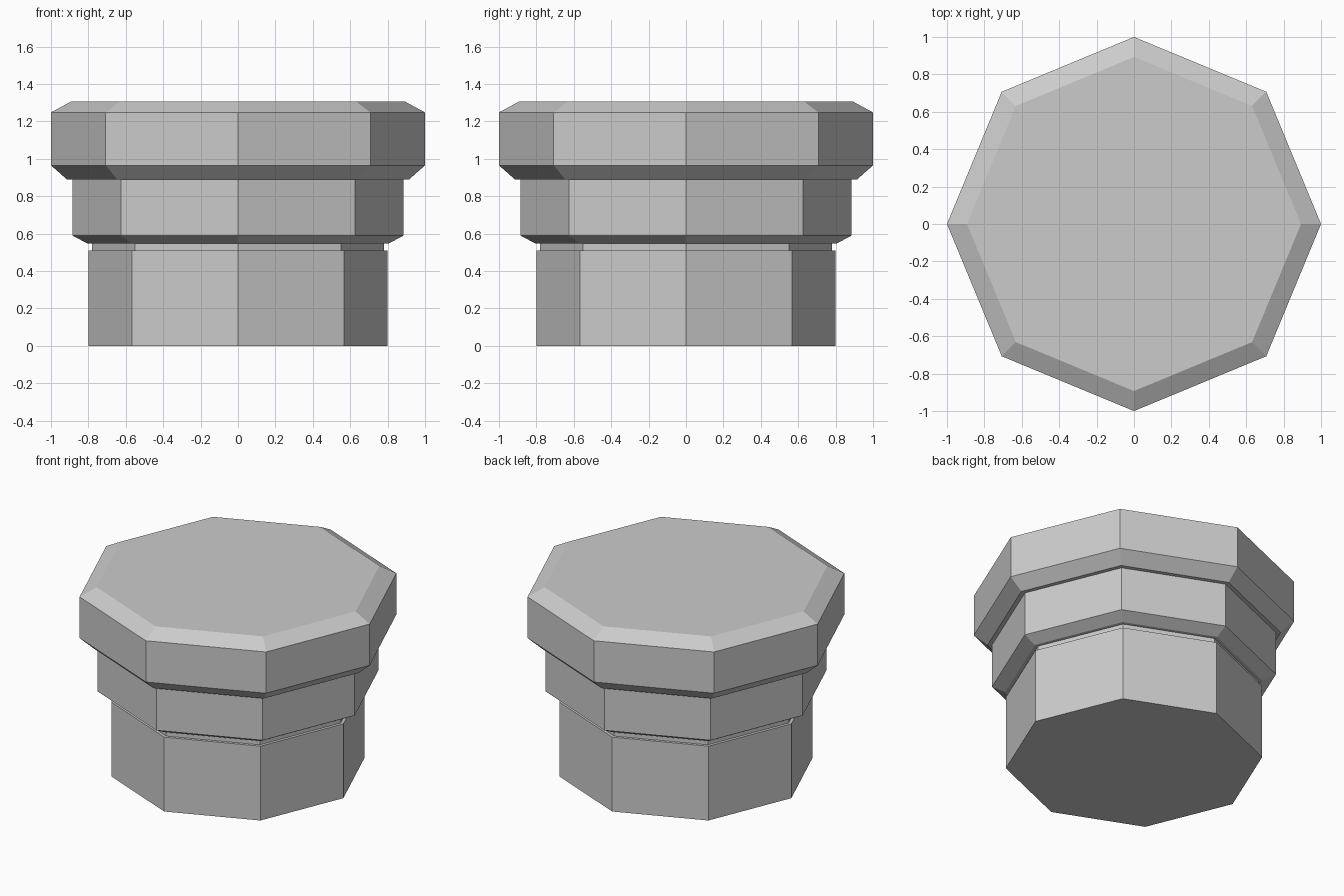
import bpy
import bmesh
from math import cos, sin, tau

cube = bpy.data.objects.get("Cube")
if cube:
    bpy.data.objects.remove(cube, do_unlink=True)

SIDES = 8

# Stepped outline as (radius, height), from the base up
shank = [(0.80, 0.0), (0.80, 0.51), (0.78, 0.51), (0.78, 0.547)]
collar = [(0.805, 0.547), (0.886, 0.59), (0.886, 0.89)]
head = [(0.915, 0.89), (1.0, 0.965), (1.0, 1.248), (0.893, 1.306)]

grey = bpy.data.materials.new("plain grey")
grey.use_nodes = True
colour = (0.6, 0.6, 0.6, 1.0)
grey.diffuse_color = colour
grey.node_tree.nodes["Principled BSDF"].inputs["Base Color"].default_value = colour


def octagonal_solid(name, profile):
    """Closed solid made by stacking octagonal rings along a profile."""
    bm = bmesh.new()
    rings = [[bm.verts.new((r * cos(tau * i / SIDES), r * sin(tau * i / SIDES), z))
              for i in range(SIDES)] for r, z in profile]
    for low, high in zip(rings, rings[1:]):
        for i in range(SIDES):
            j = (i + 1) % SIDES
            bm.faces.new((low[i], low[j], high[j], high[i]))
    # Flat caps
    bm.faces.new(rings[0][::-1])
    bm.faces.new(rings[-1])
    mesh = bpy.data.meshes.new(name)
    bm.to_mesh(mesh)
    bm.free()
    mesh.materials.append(grey)
    obj = bpy.data.objects.new(name, mesh)
    bpy.context.collection.objects.link(obj)
    return obj


# One watertight body: shank, neck groove, collar and bevelled head
octagonal_solid("stepped_plug", shank + collar + head)
